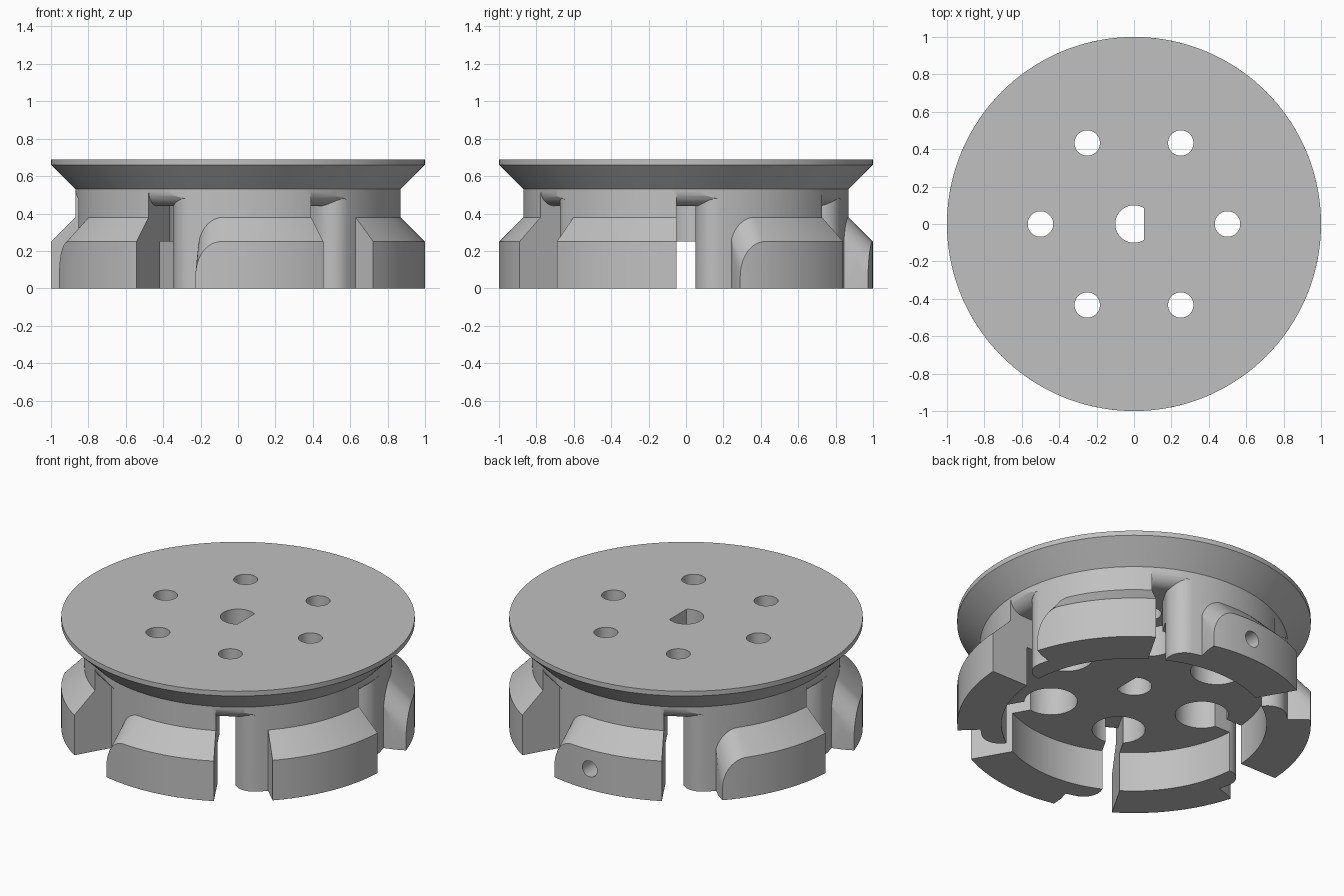
import bpy, bmesh, math
from math import sin, cos, pi, radians
from mathutils import Matrix, Vector

if "Cube" in bpy.data.objects:
    bpy.data.objects.remove(bpy.data.objects["Cube"], do_unlink=True)

grey = bpy.data.materials.new("machined grey")
grey.use_nodes = True
grey.diffuse_color = (0.53, 0.53, 0.53, 1)
grey.node_tree.nodes["Principled BSDF"].inputs["Base Color"].default_value = grey.diffuse_color


def finish(name, bm):
    bmesh.ops.remove_doubles(bm, verts=bm.verts, dist=1e-5)
    bmesh.ops.recalc_face_normals(bm, faces=bm.faces)
    mesh = bpy.data.meshes.new(name)
    bm.to_mesh(mesh)
    bm.free()
    mesh.materials.append(grey)
    obj = bpy.data.objects.new(name, mesh)
    bpy.context.collection.objects.link(obj)
    return obj


def revolve(name, profile, start=0, end=360, steps=144):
    """Spin a closed (radius, height) profile about z."""
    bm = bmesh.new()
    verts = [bm.verts.new((r, 0, z)) for r, z in profile]
    face = bm.faces.new(verts)
    full = end - start == 360
    geom = list(face.edges) if full else [face] + list(face.edges) + verts
    bmesh.ops.rotate(bm, verts=verts, matrix=Matrix.Rotation(radians(start), 3, 'Z'))
    if full:
        bmesh.ops.delete(bm, geom=[face], context='FACES_ONLY')
    else:
        geom = list(face.edges)
    out = bmesh.ops.spin(bm, geom=geom, axis=(0, 0, 1), cent=(0, 0, 0),
                         angle=radians(end - start), steps=steps)
    if not full:
        bm.faces.new([v for v in (bm_end(out, profile, end))])
    return finish(name, bm)


def bm_end(out, profile, end):
    """Order the last ring of a partial spin to match its profile."""
    last = [g for g in out["geom_last"] if isinstance(g, bmesh.types.BMVert)]
    return [min(last, key=lambda v: (v.co - Vector((r * cos(radians(end)), r * sin(radians(end)), z))).length)
            for r, z in profile]


def prism(name, points, low, high, matrix=Matrix()):
    """Extrude a 2D outline along its local z, then place it."""
    bm = bmesh.new()
    face = bm.faces.new([bm.verts.new((x, y, low)) for x, y in points])
    top = bmesh.ops.extrude_face_region(bm, geom=[face])["geom"]
    bmesh.ops.translate(bm, vec=(0, 0, high - low),
                        verts=[g for g in top if isinstance(g, bmesh.types.BMVert)])
    bmesh.ops.transform(bm, matrix=matrix, verts=bm.verts)
    return finish(name, bm)


def arc(cx, cy, r, a, b, n=12):
    return [(cx + r * cos(radians(a + (b - a) * i / n)),
             cy + r * sin(radians(a + (b - a) * i / n))) for i in range(n + 1)]


def boolean(target, tool, operation):
    mod = target.modifiers.new("cut", 'BOOLEAN')
    mod.operation, mod.object, mod.solver = operation, tool, 'EXACT'
    with bpy.context.temp_override(object=target, active_object=target):
        bpy.ops.object.modifier_apply(modifier=mod.name)
    bpy.data.objects.remove(tool, do_unlink=True)


def turn(deg):
    return Matrix.Rotation(radians(deg), 4, 'Z')


# Flanged hub with a recessed underside
hub = revolve("flanged_hub", [(0, .25), (.75, .25), (.75, 0), (.87, 0), (.87, .53),
                              (1, .66), (1, .69), (0, .69)])

# Six outer jaws, all but one with a rounded leading corner
R = .14
for k in range(6):
    start = 60 * k + 16.3
    jaw = revolve("jaw", [(.82, 0), (1, 0), (1, .25), (.87, .38), (.82, .38)],
                  start, 60 * k + 59, 18)
    if k != 5:
        # Corner cutter: local x is tangent, y is the slope normal, z runs along the slope
        s = math.sqrt(.5)
        frame = Matrix(((0, s, -s, .935), (1, 0, 0, 0), (0, s, s, .315), (0, 0, 0, 1)))
        outline = [(-R, -.9)] + arc(0, -R, R, 180, 90) + [(0, .2), (-.4, .2), (-.4, -.9)]
        cutter = prism("corner_cutter", outline, -.7, .7, turn(start + 8.6) @ frame)
        boolean(jaw, cutter, 'DIFFERENCE')
    boolean(hub, jaw, 'UNION')

# Slots with a flared side and a rounded ceiling, opening into screw pockets
flare = .108
cy = .05 + flare
cx = math.sqrt((.87 - flare) ** 2 - cy ** 2)
tangent = math.degrees(math.atan2(cy, cx))
plan = [(.5, -.05), (1.3, -.05), (1.3, .22)] + arc(cx, cy, flare, tangent, -90) + [(.5, .05)]
side = [(.4, -.2), (1.4, -.2), (1.4, .53)] + arc(.78, .53, .09, 0, -90) + [(.4, .44)]
upright = Matrix.Rotation(pi / 2, 4, 'X')
for k in range(6):
    slot = prism("slot_cutter", plan, -.1, .6, turn(60 * k))
    ceiling = prism("ceiling_cutter", side, -.5, .5, turn(60 * k) @ upright)
    boolean(slot, ceiling, 'INTERSECT')
    boolean(hub, slot, 'DIFFERENCE')
    for radius, top in ((.15, .44), (.068, .8)):
        hole = prism("hole_cutter", arc(.5, 0, radius, 0, 352.5, 47), .1, top, turn(60 * k))
        boolean(hub, hole, 'DIFFERENCE')

# D-shaped shaft bore
boolean(hub, prism("bore_cutter", arc(0, 0, .1, 57, 303, 40), .1, .8), 'DIFFERENCE')

# Set screw hole through one jaw
across = Matrix.Translation((0, 0, .13)) @ turn(92) @ Matrix.Rotation(pi / 2, 4, 'Y')
boolean(hub, prism("screw_cutter", arc(0, 0, .05, 0, 345, 23), .65, 1.1, across), 'DIFFERENCE')

bpy.ops.object.select_all(action='DESELECT')
hub.select_set(True)
bpy.context.view_layer.objects.active = hub
bpy.ops.object.shade_smooth_by_angle(angle=radians(25))
